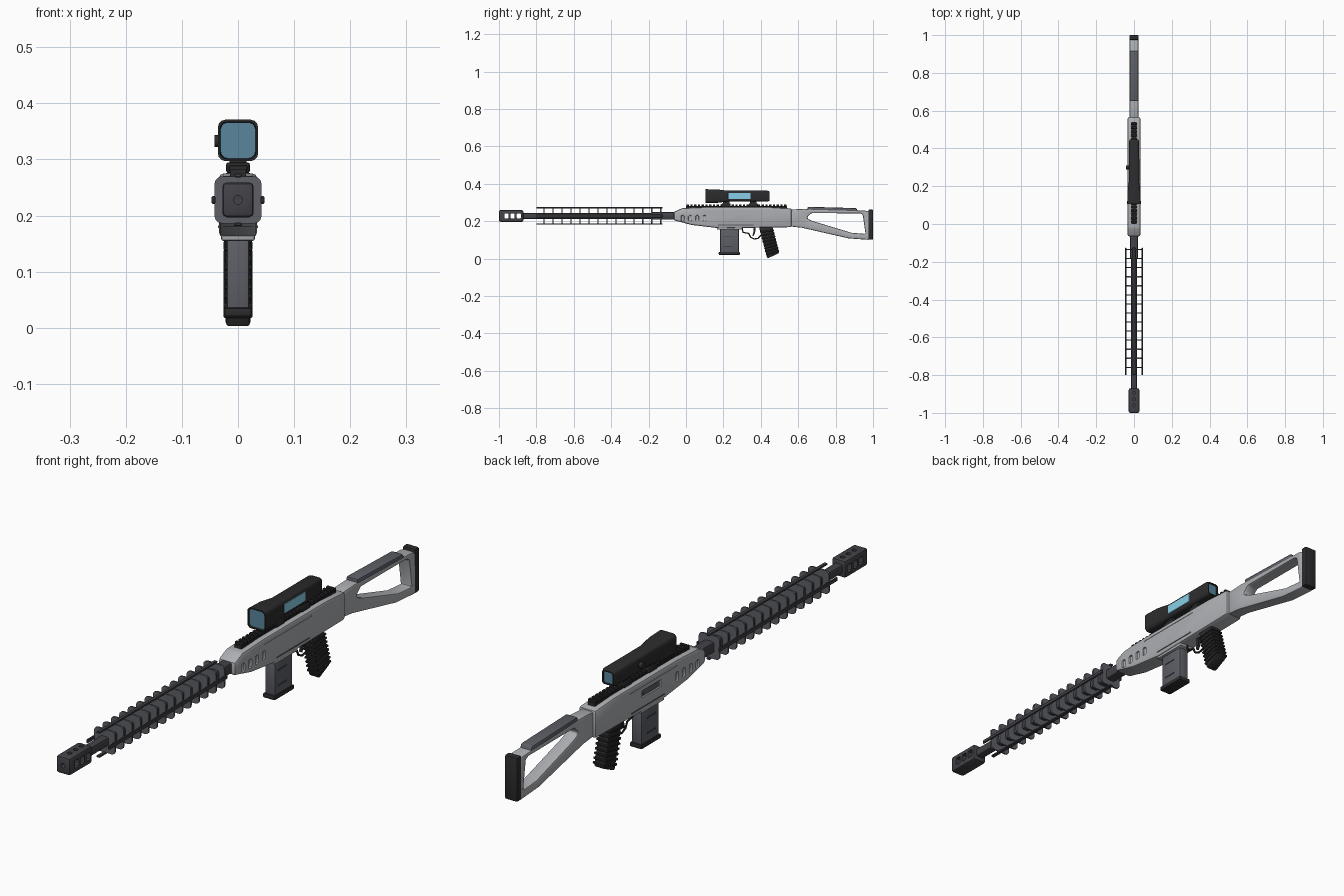
import bpy, bmesh, math
from mathutils import Vector

if "Cube" in bpy.data.objects:
    bpy.data.objects.remove(bpy.data.objects["Cube"])


def mat(name, c):
    m = bpy.data.materials.new(name)
    m.diffuse_color = (*c, 1)
    m.use_nodes = True
    m.node_tree.nodes["Principled BSDF"].inputs["Base Color"].default_value = m.diffuse_color
    return m


BLACK = mat("black", (0.025, 0.025, 0.027))
DARK = mat("dark_metal", (0.055, 0.055, 0.065))
SLATE = mat("slate", (0.11, 0.115, 0.135))
GREY = mat("light_grey", (0.42, 0.43, 0.45))
GLASS = mat("glass", (0.10, 0.24, 0.33))
SCREEN = mat("screen", (0.25, 0.62, 0.80))


def finish(name, bm, m, bevel=0.0, seg=2):
    bmesh.ops.recalc_face_normals(bm, faces=bm.faces)
    if bevel:
        edges = [e for e in bm.edges if e.calc_face_angle(0) > 0.3]
        bmesh.ops.bevel(bm, geom=edges, offset=bevel, segments=seg,
                        profile=0.5, affect='EDGES', clamp_overlap=True)
        bmesh.ops.recalc_face_normals(bm, faces=bm.faces)
    me = bpy.data.meshes.new(name)
    bm.to_mesh(me)
    bm.free()
    me.materials.append(m)
    ob = bpy.data.objects.new(name, me)
    bpy.context.collection.objects.link(ob)
    return ob


def box(name, x, y, z, m, bevel=0.0, seg=2):
    """Box from (min, max) pairs."""
    bm = bmesh.new()
    bmesh.ops.create_cube(bm, size=1)
    for v in bm.verts:
        v.co = Vector([(a + b) / 2 + c * (b - a) for (a, b), c in zip((x, y, z), v.co)])
    return finish(name, bm, m, bevel, seg)


def prism(name, pts, hw, m, bevel=0.0, hole=None, seg=2):
    """Side profile (y, z) extruded across x, optionally with a hole of equal point count."""
    bm = bmesh.new()
    n = len(pts)
    loops = [[[bm.verts.new((s, y, z)) for y, z in p] for s in (-hw, hw)]
             for p in ([pts, hole] if hole else [pts])]
    for a, b in loops:
        for i in range(n):
            j = (i + 1) % n
            bm.faces.new((a[i], a[j], b[j], b[i]))
    for s in (0, 1):
        if hole:
            o, h = loops[0][s], loops[1][s]
            for i in range(n):
                j = (i + 1) % n
                bm.faces.new((o[i], o[j], h[j], h[i]))
        else:
            bm.faces.new(loops[0][s])
    return finish(name, bm, m, bevel, seg)


def loft(name, sections, m, steps=3):
    """Rounded rectangles (y, half_x, half_z, centre_z, radius) joined along y."""
    bm = bmesh.new()
    rings = []
    for y, hx, hz, cz, r in sections:
        ring = []
        for k, (sx, sz) in enumerate(((1, 1), (-1, 1), (-1, -1), (1, -1))):
            for i in range(steps + 1):
                a = math.pi / 2 * (k + i / steps)
                ring.append(bm.verts.new((sx * (hx - r) + r * math.cos(a), y,
                                          cz + sz * (hz - r) + r * math.sin(a))))
        rings.append(ring)
    n = len(rings[0])
    for a, b in zip(rings, rings[1:]):
        for i in range(n):
            bm.faces.new((a[i], a[(i + 1) % n], b[(i + 1) % n], b[i]))
    bm.faces.new(rings[0])
    bm.faces.new(rings[-1])
    return finish(name, bm, m)


def cylinder(name, c, r, depth, axis, m, sides=16):
    bm = bmesh.new()
    bmesh.ops.create_cone(bm, cap_ends=True, segments=sides, radius1=r, radius2=r, depth=depth)
    q = Vector((0, 0, 1)).rotation_difference(Vector(axis))
    for v in bm.verts:
        v.co = q @ v.co + Vector(c)
    return finish(name, bm, m)


def cut(ob, cutter):
    mod = ob.modifiers.new("cut", 'BOOLEAN')
    mod.operation, mod.object, mod.solver = 'DIFFERENCE', cutter, 'EXACT'
    bpy.context.view_layer.objects.active = ob
    bpy.ops.object.modifier_apply(modifier="cut")
    bpy.data.objects.remove(cutter)


CZ = 0.228  # bore height

# Muzzle brake with side ports, top holes and bore
brake = box("muzzle_brake", (-0.028, 0.028), (-1, -0.87), (CZ - 0.031, CZ + 0.031), DARK, 0.008)
cut(brake, cylinder("bore_cutter", (0, -0.96, CZ), 0.008, 0.12, (0, 1, 0), DARK))
for i in range(3):
    y = -0.96 + i * 0.033
    cut(brake, box("port_cutter", (-0.1, 0.1), (y - 0.011, y + 0.011), (CZ - 0.014, CZ + 0.014), DARK, 0.005))
    cut(brake, cylinder("hole_cutter", (0, y, CZ + 0.03), 0.008, 0.04, (0, 0, 1), DARK))

# Barrel
loft("barrel", [(-0.88, 0.016, 0.016, CZ, 0.007), (-0.05, 0.016, 0.016, CZ, 0.007)], DARK, 2)
loft("barrel_collar", [(-0.18, 0.020, 0.020, CZ, 0.008), (-0.05, 0.020, 0.020, CZ, 0.008)], DARK, 2)

# Cooling fins and the four rods that carry them
for i in range(14):
    y = -0.135 - i * 0.048
    loft("cooling_fin", [(y - 0.003, 0.042, 0.042, CZ, 0.014), (y + 0.003, 0.042, 0.042, CZ, 0.014)], SLATE)
for s in (-1, 1):
    xs = sorted((s * 0.040, s * 0.047))
    box("side_rod", xs, (-0.8, -0.125), (CZ - 0.007, CZ + 0.007), DARK, 0.002, 1)
    box("vertical_rod", (-0.007, 0.007), (-0.8, -0.125), [CZ + v for v in xs], DARK, 0.002, 1)

# Receiver with vents, grooves and a left side port
body = prism("receiver", [(-0.065, 0.205), (-0.065, 0.25), (-0.02, 0.27), (0.1, 0.275), (0.45, 0.275),
                          (0.565, 0.268), (0.565, 0.168), (0.18, 0.162), (0.03, 0.18)],
             0.034, GREY, 0.008)
for s in (-1, 1):
    xs = sorted((s * 0.027, s * 0.06))
    for i in range(4):
        y = -0.018 + i * 0.039
        cut(body, box("vent_cutter", xs, (y - 0.009, y + 0.009), (0.2, 0.232), GREY, 0.006))
    cut(body, box("groove_cutter", sorted((s * 0.0325, s * 0.06)), (0.1, 0.37), (0.254, 0.258), GREY))
    box("side_strip", sorted((s * 0.03, s * 0.0355)), (0.17, 0.36), (0.178, 0.182), SLATE)
cut(body, box("ejection_cutter", (-0.06, -0.028), (0.19, 0.3), (0.215, 0.24), GREY))
box("bolt", (-0.031, -0.02), (0.2, 0.29), (0.218, 0.237), SLATE, 0.002)
box("magazine_well", (-0.030, 0.030), (0.165, 0.30), (0.155, 0.175), GREY, 0.004)

# Top rail
box("top_rail", (-0.014, 0.014), (0.0, 0.54), (0.268, 0.282), BLACK)
for i in range(27):
    box("rail_tooth", (-0.017, 0.017), (i * 0.02 + 0.004, i * 0.02 + 0.016), (0.279, 0.29), BLACK, 0.002, 1)

# Scope with hooded ends, lenses, side screen, knob and mounts
loft("scope", [(0.118, 0.031, 0.032, 0.334, 0.012), (0.105, 0.032, 0.033, 0.334, 0.012),
               (0.105, 0.036, 0.037, 0.334, 0.014), (0.165, 0.035, 0.036, 0.334, 0.014),
               (0.225, 0.027, 0.029, 0.334, 0.011), (0.435, 0.027, 0.029, 0.334, 0.011),
               (0.447, 0.023, 0.025, 0.334, 0.010), (0.447, 0.019, 0.021, 0.334, 0.008),
               (0.438, 0.019, 0.021, 0.334, 0.008)], BLACK)
loft("front_lens", [(0.110, 0.031, 0.032, 0.334, 0.012), (0.12, 0.031, 0.032, 0.334, 0.012)], GLASS)
loft("rear_lens", [(0.435, 0.019, 0.021, 0.334, 0.008), (0.442, 0.019, 0.021, 0.334, 0.008)], GLASS)
box("side_screen", (0.02, 0.0285), (0.225, 0.345), (0.318, 0.352), SCREEN, 0.001, 1)
cylinder("scope_knob", (-0.034, 0.3, 0.333), 0.011, 0.016, (1, 0, 0), BLACK)
for y in (0.215, 0.36):
    box("scope_mount", (-0.015, 0.015), (y - 0.018, y + 0.018), (0.282, 0.312), BLACK, 0.003)
    box("mount_clamp", (-0.021, 0.021), (y - 0.024, y + 0.024), (0.276, 0.295), BLACK, 0.004)

# Skeleton stock, cheek rest and butt pad
prism("stock", [(0.555, 0.262), (0.63, 0.266), (0.96, 0.256), (0.98, 0.25), (0.98, 0.10), (0.87, 0.108), (0.62, 0.165), (0.555, 0.172)],
      0.024, GREY, 0.006,
      [(0.65, 0.225), (0.67, 0.243), (0.93, 0.242), (0.945, 0.235), (0.96, 0.132), (0.885, 0.138), (0.68, 0.200), (0.65, 0.213)])
prism("cheek_rest", [(0.65, 0.255), (0.65, 0.277), (0.91, 0.270), (0.92, 0.25)], 0.023, SLATE, 0.005)
box("butt_pad", (-0.025, 0.025), (0.975, 1.0), (0.102, 0.262), BLACK, 0.005)

# Magazine with base plate and ribs
box("magazine", (-0.020, 0.020), (0.182, 0.283), (0.03, 0.17), SLATE, 0.005)
box("magazine_base", (-0.024, 0.024), (0.175, 0.288), (0.02, 0.036), BLACK, 0.004)
for z in (0.065, 0.12):
    box("magazine_rib", (-0.0215, 0.0215), (0.2, 0.25), (z - 0.002, z + 0.002), DARK)

# Grip with raised ridges
prism("grip", [(0.39, 0.17), (0.462, 0.17), (0.498, 0.03), (0.435, 0.0)], 0.022, BLACK, 0.007)
for i in range(8):
    f, b = 0.145 - i * 0.0172, 0.155 - i * 0.0155
    yf, yb = 0.39 + (0.17 - f) * 0.265 - 0.002, 0.462 + (0.17 - b) * 0.257 + 0.003
    prism("grip_ridge", [(yf, f), (yb, b), (yb + 0.002, b - 0.008), (yf + 0.002, f - 0.008)], 0.0255, BLACK, 0.002, seg=1)

# Trigger guard and trigger
cu = bpy.data.curves.new("trigger_guard", 'CURVE')
cu.dimensions, cu.bevel_depth, cu.bevel_resolution = '3D', 0.004, 1
path = [(0.30, 0.165), (0.305, 0.14), (0.335, 0.135), (0.345, 0.115), (0.365, 0.105), (0.385, 0.108), (0.405, 0.13)]
sp = cu.splines.new('POLY')
sp.points.add(len(path) - 1)
for p, (y, z) in zip(sp.points, path):
    p.co = (0, y, z, 1)
cu.materials.append(BLACK)
guard = bpy.data.objects.new("trigger_guard", cu)
bpy.context.collection.objects.link(guard)
guard.select_set(True)
bpy.context.view_layer.objects.active = guard
bpy.ops.object.convert(target='MESH')
prism("trigger", [(0.36, 0.17), (0.372, 0.17), (0.37, 0.14), (0.36, 0.12), (0.355, 0.122), (0.36, 0.14)], 0.005, BLACK)

bpy.ops.object.select_all(action='SELECT')
bpy.ops.object.shade_smooth_by_angle(angle=math.radians(32))
